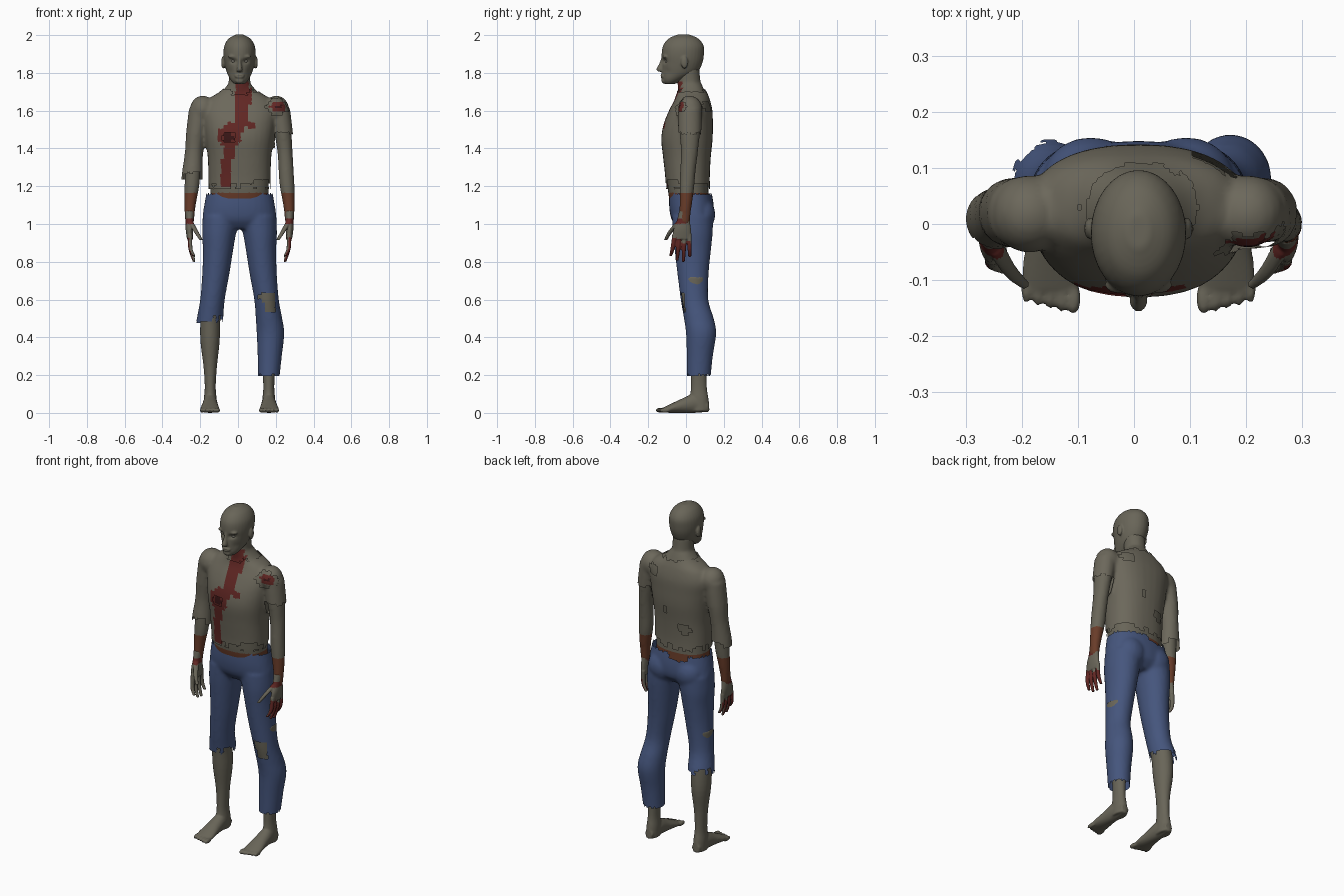
import bpy, bmesh, math, random
from mathutils import Vector, Matrix

if "Cube" in bpy.data.objects:
    bpy.data.objects.remove(bpy.data.objects["Cube"])

random.seed(7)
CENTRE = 0.008
BOTH = (1, -1)
teeth = [random.choice((0, 0, .012, .025, .035)) for i in range(31)]


def material(name, r, g, b):
    m = bpy.data.materials.new(name)
    m.use_nodes = True
    m.diffuse_color = (r, g, b, 1)
    bsdf = next(n for n in m.node_tree.nodes if n.type == 'BSDF_PRINCIPLED')
    bsdf.inputs["Base Color"].default_value = (r, g, b, 1)
    bsdf.inputs["Roughness"].default_value = .9
    return m


skin = material("grey skin", .14, .13, .098)
cloth = material("drab shirt cloth", .15, .138, .105)
denim = material("blue denim", .06, .092, .205)
blood = material("dried blood", .12, .02, .017)
wound = material("dark wound", .04, .008, .008)
brown = material("brown waistband", .14, .045, .022)
eye_grey = material("dull eye", .19, .18, .15)


def power(v, p):
    return math.copysign(abs(v) ** p, v)


def tube(bm, rows, axis=2, grow=0.0, p=1.0, sides=(1,), n=32):
    """Closed loft through ellipses (x, y, z, radius a, radius b)."""
    rows = [Vector(r) for r in rows]
    rows = [rows[0]] + rows + [rows[-1]]
    path = []
    for a, b, c, d in zip(rows, rows[1:], rows[2:], rows[3:]):
        for k in range(4):
            t = k / 4
            path.append(b + (c - a) * (t / 2) + (a * 2 - b * 5 + c * 4 - d) * (t * t / 2)
                        + (b * 3 - a - c * 3 + d) * (t ** 3 / 2))
    path.append(rows[-1])
    for s in sides:
        rings = []
        for x, y, z, ra, rb in path:
            ring = []
            for i in range(n):
                angle = math.tau * i / n
                u = (ra + grow) * power(math.cos(angle), p)
                v = (rb + grow) * power(math.sin(angle), p)
                offset = (u, v, 0) if axis == 2 else (u, 0, v)
                ring.append(bm.verts.new(Vector((x * s, y, z)) + Vector(offset)))
            rings.append(ring)
        for low, high in zip(rings, rings[1:]):
            for i in range(n):
                j = (i + 1) % n
                bm.faces.new((low[i], low[j], high[j], high[i]))
        bm.faces.new(rings[0])
        bm.faces.new(rings[-1])


def ball(bm, centre, radii, grow=0.0, sides=(1,)):
    for s in sides:
        place = Matrix.Translation((centre[0] * s, centre[1], centre[2]))
        size = Matrix.Diagonal([r + grow for r in radii] + [1])
        bmesh.ops.create_uvsphere(bm, u_segments=20, v_segments=12, radius=1, matrix=place @ size)


def finish(name, bm, mats, voxel=.01, smooth=4, sculpt=None, cut=None, paint=None):
    """Fuse the volumes, then shape, tear and colour the surface by rules."""
    bmesh.ops.recalc_face_normals(bm, faces=bm.faces)
    mesh = bpy.data.meshes.new(name)
    bm.to_mesh(mesh)
    bm.free()
    obj = bpy.data.objects.new(name, mesh)
    bpy.context.collection.objects.link(obj)
    if voxel:
        fuse = obj.modifiers.new("fuse", 'REMESH')
        fuse.mode = 'VOXEL'
        fuse.voxel_size = voxel
        soft = obj.modifiers.new("soften", 'SMOOTH')
        soft.factor = .5
        soft.iterations = smooth
        graph = bpy.context.evaluated_depsgraph_get()
        fused = bpy.data.meshes.new_from_object(obj.evaluated_get(graph))
        obj.modifiers.clear()
        obj.data = fused
        bpy.data.meshes.remove(mesh)
        fused.name = name
    obj.data.materials.clear()
    for m in mats:
        obj.data.materials.append(m)
    bm = bmesh.new()
    bm.from_mesh(obj.data)
    if sculpt:
        for v in bm.verts:
            sculpt(v.co)
    if cut:
        gone = [f for f in bm.faces if cut(f.calc_center_median())]
        bmesh.ops.delete(bm, geom=gone, context='FACES')
    bm.normal_update()
    for f in bm.faces:
        f.smooth = True
        f.material_index = paint(f.calc_center_median(), f.normal) if paint else 0
    bmesh.ops.translate(bm, verts=bm.verts, vec=(CENTRE, 0, 0))
    bm.to_mesh(obj.data)
    bm.free()
    return obj


def jag(u):
    return teeth[math.floor(u * 40) % len(teeth)]


def inside(c, blobs):
    """Blocky elliptical patches seen along y."""
    x, z = (round(v / .018) * .018 for v in (c.x, c.z))
    return any(((x - bx) / rx) ** 2 + ((z - bz) / rz) ** 2 < 1 for bx, bz, rx, rz in blobs)


# Shared body profiles, sized for the clothes
torso = [(0, .02, 1.1, .165, .112), (0, .012, 1.17, .164, .116), (0, .008, 1.25, .165, .118),
         (0, .005, 1.35, .168, .126), (0, .005, 1.45, .18, .136), (0, .012, 1.53, .19, .13),
         (0, .025, 1.6, .195, .115), (0, .033, 1.66, .165, .093), (0, .03, 1.7, .105, .08),
         (0, .02, 1.74, .07, .072)]
upper_arm = [(.21, .02, 1.61, .055, .06), (.23, .02, 1.48, .05, .058), (.241, .018, 1.38, .045, .05)]
forearm = [(.247, .01, 1.28, .045, .046), (.252, .005, 1.2, .044, .044), (.26, 0, 1.12, .037, .039),
           (.264, -.006, 1.05, .031, .035), (.264, -.01, 1.0, .028, .034)]
shoulder = ((.195, .018, 1.605), (.068, .07, .075))
stains = [(.02, 1.67, .045, .07), (.005, 1.58, .035, .07), (-.02, 1.51, .05, .04), (.06, 1.525, .025, .02),
          (-.06, 1.46, .065, .055), (-.055, 1.38, .03, .06), (-.07, 1.27, .034, .08), (.2, 1.62, .04, .035)]
wounds = [(-.06, 1.46, .03, .022), (.2, 1.62, .018, .018)]
front_holes = [(-.06, 1.46, .035, .03), (.2, 1.62, .06, .042), (.12, 1.21, .05, .024)]
back_holes = [(.13, 1.62, .036, .028), (.04, 1.42, .012, .018), (-.08, 1.32, .03, .03)]


# Bare upper body, mostly under the shirt
def paint_body(c, n):
    if c.z < 1.168:
        return 3
    if c.y < 0 and inside(c, wounds):
        return 2
    neck = abs(c.x - .015) < .035 and 1.6 < c.z < 1.76
    return int(c.y < -.01 and (neck or inside(c, stains)))


bm = bmesh.new()
tube(bm, torso, grow=-.009, p=.85)
tube(bm, [(0, .03, 1.64, .07, .07), (0, .017, 1.74, .058, .062), (0, .01, 1.83, .058, .06)])
tube(bm, upper_arm + forearm, grow=-.005, sides=BOTH)
ball(bm, *shoulder, grow=-.009, sides=BOTH)
finish("upper_body", bm, [skin, blood, wound, brown], paint=paint_body)


# Torn shirt
def cut_shirt(c):
    if c.z > 1.7 + jag(c.x) * .4 or (c.y < 0 and abs(c.x) < .04 and c.z > 1.68):
        return True
    if c.x > .187 and c.z < 1.475 + jag(c.y) * .5:
        return True
    if c.x < -.187 and c.z < 1.235 + jag(c.y + .3):
        return True
    if c.z < 1.185 + jag(c.x + c.y) * .8:
        return True
    return inside(c, front_holes if c.y < 0 else back_holes)


bm = bmesh.new()
tube(bm, torso, p=.85)
tube(bm, upper_arm + [(.25, .01, 1.27, .052, .052), (.252, .008, 1.19, .056, .055)], grow=.003, sides=BOTH)
ball(bm, *shoulder, sides=BOTH)
finish("torn_shirt", bm, [cloth, blood], cut=cut_shirt,
       paint=lambda c, n: int(c.y < 0 and inside(c, stains)))


# Jeans with one leg torn short
def cut_jeans(c):
    if c.z > (1.13 if c.y > .04 and -.1 < c.x < 0 else 1.16):
        return True
    if c.z < (.2 if c.x > 0 else .48 + jag(c.x + c.y) * .9):
        return True
    return c.y < .045 and inside(c, [(.15, .61, .046, .035), (.165, .57, .03, .045)])


bm = bmesh.new()
tube(bm, [(0, .022, 1.2, .17, .105), (0, .025, 1.15, .178, .114), (0, .03, 1.08, .19, .118),
          (0, .033, 1.02, .195, .108), (0, .03, .975, .17, .07)], p=.9)
ball(bm, (.085, .083, 1.05), (.085, .072, .09), sides=BOTH)
tube(bm, [(.095, .036, 1.04, .1, .108), (.108, .036, .95, .09, .105), (.114, .036, .86, .08, .096),
          (.125, .037, .74, .072, .083), (.143, .045, .6, .065, .073), (.156, .068, .5, .07, .079),
          (.164, .08, .42, .073, .08), (.16, .073, .3, .064, .069), (.154, .067, .17, .056, .062)], sides=BOTH)
finish("torn_jeans", bm, [denim], cut=cut_jeans)

# Lower legs, feet and toes
bm = bmesh.new()
tube(bm, [(.14, .04, .72, .06, .07), (.143, .045, .6, .058, .066), (.154, .06, .5, .053, .063),
          (.156, .068, .38, .051, .06), (.155, .068, .25, .036, .044), (.155, .068, .14, .029, .042),
          (.155, .07, .07, .034, .05), (.155, .073, .008, .034, .052)], sides=BOTH)
tube(bm, [(.155, .12, .032, .024, .026), (.155, .05, .05, .036, .05), (.156, -.02, .038, .042, .038),
          (.157, -.08, .024, .05, .024), (.157, -.118, .016, .049, .014)], axis=1, sides=BOTH)
for i in range(5):
    ball(bm, (.116 + .021 * i, -.132 + .005 * i, .014), (.0135 - .001 * i, .03, .0135), sides=BOTH)
finish("legs_and_feet", bm, [skin], voxel=.006, smooth=3)


# Hands
def paint_hand(c, n):
    wrist = 1.0 < c.z < 1.03 and n.y < .3
    fingers = c.z < .9 + jag(c.y) * .8 and (n.x > -.2 if c.x > 0 else n.x < -.4)
    return int(wrist or fingers)


bm = bmesh.new()
tube(bm, [(.264, -.008, 1.07, .024, .028), (.264, -.014, 1.02, .021, .034), (.265, -.02, .97, .02, .047),
          (.262, -.021, .92, .016, .05)], sides=BOTH)
for i, tip in enumerate((.83, .805, .8, .825)):
    root, end = -.06 + .026 * i, -.082 + .034 * i
    tube(bm, [(.262, root, .945, .013, .013), (.26, (root + end) / 2, .87, .0115, .0115),
              (.24, end, tip, .008, .008)], sides=BOTH, n=12)
tube(bm, [(.258, -.035, 1.01, .014, .02), (.23, -.082, .96, .013, .014), (.203, -.108, .915, .009, .009)],
     sides=BOTH, n=12)
finish("hands", bm, [skin, blood], voxel=.004, smooth=3, paint=paint_hand)


# Head with nose, lips, brow and ears
dents = [(.032, 1.862, .016, .011, .013), (-.032, 1.862, .016, .011, .013),
         (.048, 1.805, .016, .02, .005), (-.048, 1.805, .016, .02, .005), (0, 1.782, .022, .004, .005)]


def carve_face(co):
    if co.y < -.05:
        co.y += sum(d * math.exp(-((co.x - x) / rx) ** 2 - ((co.z - z) / rz) ** 2)
                    for x, z, rx, rz, d in dents)


bm = bmesh.new()
tube(bm, [(0, -.085, 1.742, .028, .03), (0, -.07, 1.762, .047, .054), (0, -.035, 1.8, .066, .092),
          (0, -.02, 1.85, .079, .106), (0, -.017, 1.9, .085, .112), (0, -.014, 1.945, .08, .107),
          (0, -.013, 1.982, .057, .078), (0, -.013, 2.003, .02, .03)])
tube(bm, [(0, -.12, 1.885, .009, .01), (0, -.128, 1.85, .01, .014), (0, -.137, 1.82, .016, .02),
          (0, -.132, 1.806, .014, .016)], n=12)
ball(bm, (0, -.124, 1.783), (.026, .013, .012))
ball(bm, (0, -.118, 1.758), (.022, .012, .014))
ball(bm, (.032, -.108, 1.886), (.03, .017, .009), sides=BOTH)
ball(bm, (.087, -.008, 1.855), (.01, .019, .033), sides=BOTH)
finish("head", bm, [skin], voxel=.005, smooth=3, sculpt=carve_face)

# Eyes
bm = bmesh.new()
ball(bm, (.032, -.098, 1.862), (.013, .0125, .009), sides=BOTH)
finish("eyes", bm, [eye_grey], voxel=0)
